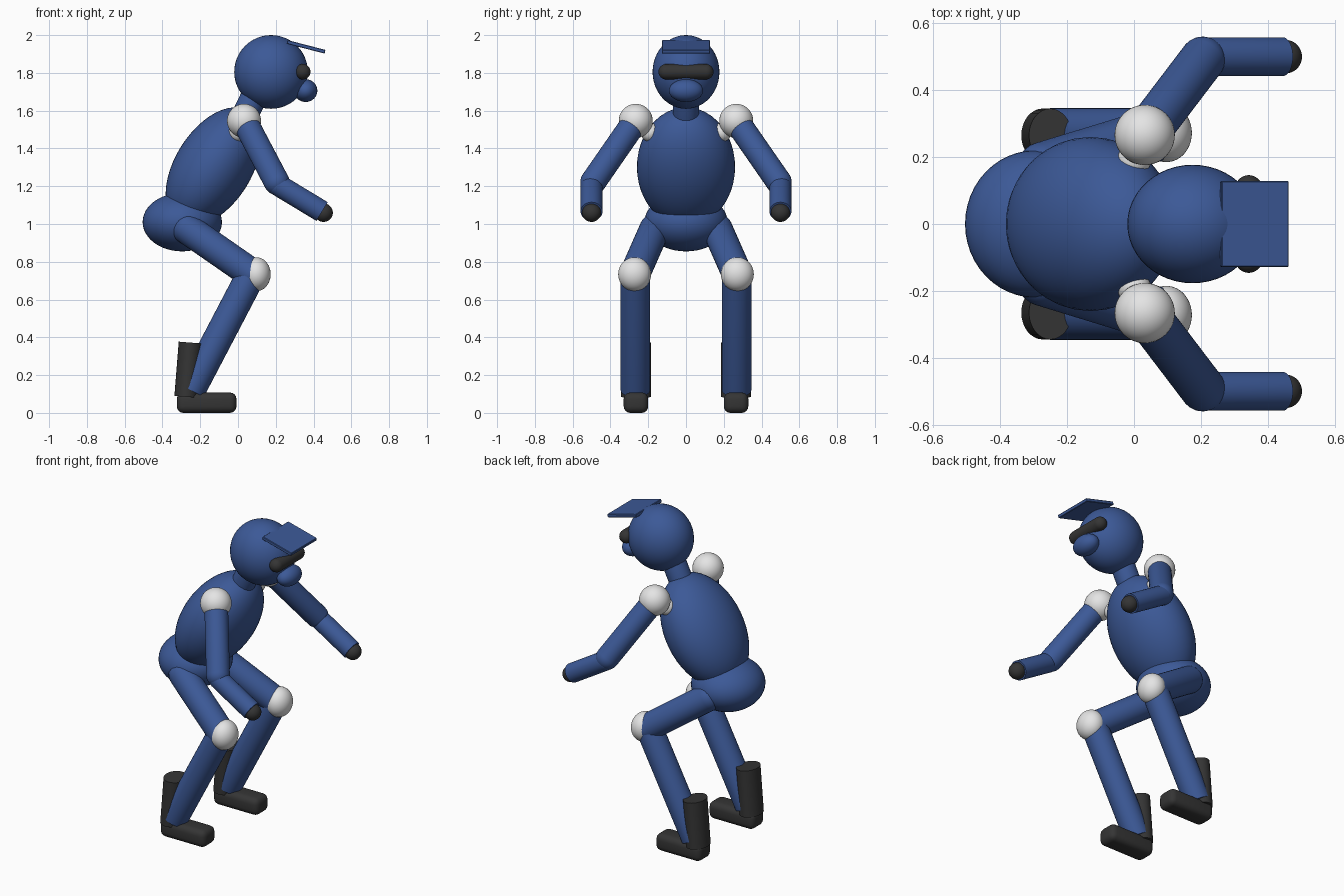
import bpy, bmesh, math
from mathutils import Vector, Matrix

if "Cube" in bpy.data.objects:
    bpy.data.objects.remove(bpy.data.objects["Cube"])


def material(name, rgb):
    m = bpy.data.materials.new(name)
    m.diffuse_color = (*rgb, 1)
    m.use_nodes = True
    m.node_tree.nodes["Principled BSDF"].inputs["Base Color"].default_value = m.diffuse_color
    return m


BLUE = material("suit_blue", (0.045, 0.1, 0.31))
WHITE = material("pad_white", (0.78, 0.78, 0.78))
DARK = material("dark_grey", (0.035, 0.035, 0.035))


def finish(name, bm, mat, smooth=True):
    mesh = bpy.data.meshes.new(name)
    bmesh.ops.recalc_face_normals(bm, faces=bm.faces[:])
    bm.to_mesh(mesh)
    bm.free()
    mesh.materials.append(mat)
    ob = bpy.data.objects.new(name, mesh)
    bpy.context.collection.objects.link(ob)
    if smooth:
        bpy.ops.object.select_all(action='DESELECT')
        ob.select_set(True)
        bpy.context.view_layer.objects.active = ob
        bpy.ops.object.shade_smooth_by_angle(angle=math.radians(35))
    return ob


def ellipsoid(name, center, radii, mat, tilt=0):
    """Scaled sphere, tilted about y (degrees, towards +x)."""
    bm = bmesh.new()
    bmesh.ops.create_uvsphere(bm, u_segments=48, v_segments=24, radius=1)
    bm.transform(Matrix.Translation(center) @ Matrix.Rotation(math.radians(tilt), 4, 'Y')
                 @ Matrix.Diagonal((*radii, 1)))
    return finish(name, bm, mat)


def limb(name, a, b, r, mat, dome_a=False, dome_b=False, squash=1):
    """Round bar from a to b, each end flat or domed."""
    a, b = Vector(a), Vector(b)
    length = (b - a).length
    arc = [i * math.pi / 16 for i in range(9)]
    prof = [(r * math.sin(t), -r * math.cos(t)) for t in arc] if dome_a else [(0, 0), (r, 0)]
    prof += ([(r * math.cos(t), length + r * math.sin(t)) for t in arc] if dome_b
             else [(r, length), (0, length)])
    bm = bmesh.new()
    verts = [bm.verts.new((p, 0, z)) for p, z in prof]
    edges = [bm.edges.new(pair) for pair in zip(verts, verts[1:])]
    bmesh.ops.spin(bm, geom=verts + edges, cent=(0, 0, 0), axis=(0, 0, 1),
                   angle=2 * math.pi, steps=32)
    bmesh.ops.remove_doubles(bm, verts=bm.verts[:], dist=1e-5)
    rot = Vector((0, 0, 1)).rotation_difference(b - a).to_matrix().to_4x4()
    bm.transform(Matrix.Translation(a) @ rot @ Matrix.Diagonal((squash, 1, 1, 1)))
    return finish(name, bm, mat)


def box(name, center, size, mat, bevel, segments, tilt=0):
    bm = bmesh.new()
    bmesh.ops.create_cube(bm, size=1)
    bm.transform(Matrix.Diagonal((*size, 1)))
    bmesh.ops.bevel(bm, geom=bm.edges[:], offset=bevel, segments=segments,
                    profile=0.5, affect='EDGES')
    bm.transform(Matrix.Translation(center) @ Matrix.Rotation(math.radians(tilt), 4, 'Y'))
    return finish(name, bm, mat)


# Body and neck
ellipsoid("torso", (-0.13, 0, 1.302), (0.203, 0.26, 0.35), BLUE, 32)
ellipsoid("pelvis", (-0.295, 0, 1.01), (0.21, 0.22, 0.155), BLUE)
limb("neck", (0.03, 0, 1.56), (0.085, 0, 1.675), 0.07, BLUE, True, True)

# Head, cap brim, goggles, muzzle
ellipsoid("head", (0.175, 0, 1.805), (0.195, 0.177, 0.195), BLUE)
box("cap_brim", (0.36, 0, 1.938), (0.208, 0.256, 0.02), BLUE, 0.003, 1, 14.5)
limb("goggles", (0.343, -0.105, 1.806), (0.343, 0.105, 1.806), 0.041, DARK, True, True)
ellipsoid("muzzle", (0.358, 0, 1.706), (0.062, 0.09, 0.06), BLUE)

# Arms and legs on both sides
for side, s in (("right", -1), ("left", 1)):
    def p(x, y, z):
        return (x, y * s, z)

    # Arm
    ellipsoid(side + "_shoulder_pad", p(0.032, 0.266, 1.546), (0.09, 0.09, 0.09), WHITE)
    ellipsoid(side + "_armpit_pad", p(0.0, 0.19, 1.485), (0.05, 0.05, 0.05), WHITE)
    limb(side + "_upper_arm", p(0.04, 0.275, 1.535), p(0.205, 0.492, 1.222), 0.068, BLUE,
         False, True)
    limb(side + "_forearm", p(0.215, 0.5, 1.205), p(0.445, 0.5, 1.066), 0.058, BLUE, True)
    ellipsoid(side + "_hand", p(0.453, 0.5, 1.06), (0.049, 0.05, 0.049), DARK)

    # Leg
    limb(side + "_thigh", p(-0.27, 0.165, 0.975), p(0.073, 0.27, 0.737), 0.081, BLUE, True, True)
    limb(side + "_shin", p(-0.25, 0.268, 0.12), p(0.073, 0.268, 0.737), 0.078, BLUE, False, True)
    ellipsoid(side + "_knee_pad", p(0.097, 0.272, 0.734), (0.076, 0.087, 0.09), WHITE)

    # Boot
    limb(side + "_boot_shaft", p(-0.273, 0.265, 0.085), p(-0.25, 0.265, 0.372), 0.08, DARK,
         squash=0.8)
    box(side + "_boot_foot", p(-0.166, 0.265, 0.054), (0.316, 0.13, 0.108), DARK, 0.035, 4)
